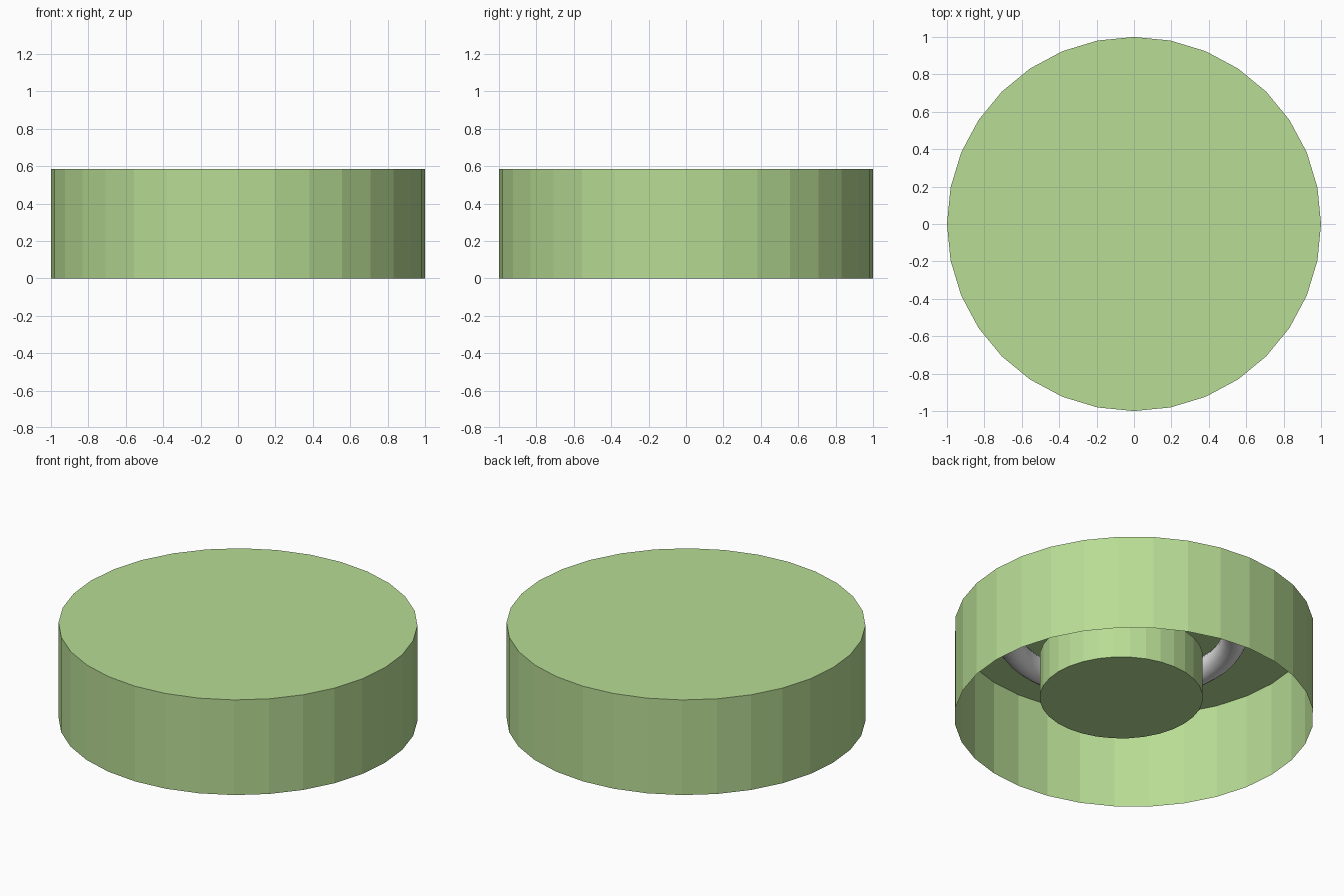
import bpy, bmesh, math

if "Cube" in bpy.data.objects:
    bpy.data.objects.remove(bpy.data.objects["Cube"])


def make_material(name, rgb):
    mat = bpy.data.materials.new(name)
    mat.diffuse_color = (*rgb, 1.0)
    mat.use_nodes = True
    mat.node_tree.nodes["Principled BSDF"].inputs["Base Color"].default_value = mat.diffuse_color
    return mat


green = make_material("light green", (0.48, 0.72, 0.30))
silver = make_material("light grey", (0.80, 0.80, 0.80))

SIDES = 32
OFFSET = (0.105, 0.015)      # the inner parts sit slightly off centre


def drum(name, radius, z0, z1, mat, centre=(0, 0), open_bottom=False):
    """Flat-shaded cylinder between two heights, optionally without its floor."""
    bpy.ops.mesh.primitive_cylinder_add(
        vertices=SIDES, radius=radius, depth=z1 - z0,
        location=(centre[0], centre[1], (z0 + z1) / 2))
    obj = bpy.context.object
    obj.name = name
    obj.data.materials.append(mat)
    if open_bottom:
        bm = bmesh.new()
        bm.from_mesh(obj.data)
        floor = [f for f in bm.faces if f.normal.z < -0.9]
        bmesh.ops.delete(bm, geom=floor, context='FACES_ONLY')
        bm.to_mesh(obj.data)
        bm.free()
    return obj


# Outer shell: thin drum, closed on top and open below
drum("outer_shell", 1.0, 0.0, 0.585, green, open_bottom=True)

# Thick disc hanging inside the shell
drum("inner_disc", 0.455, 0.08, 0.345, green, OFFSET)

# Smooth ring under the lid, around the disc
bpy.ops.mesh.primitive_torus_add(
    major_segments=48, minor_segments=16, major_radius=0.637,
    minor_radius=0.072, location=(*OFFSET, 0.508))
ring = bpy.context.object
ring.name = "inner_ring"
ring.data.materials.append(silver)
bpy.ops.object.shade_smooth()
